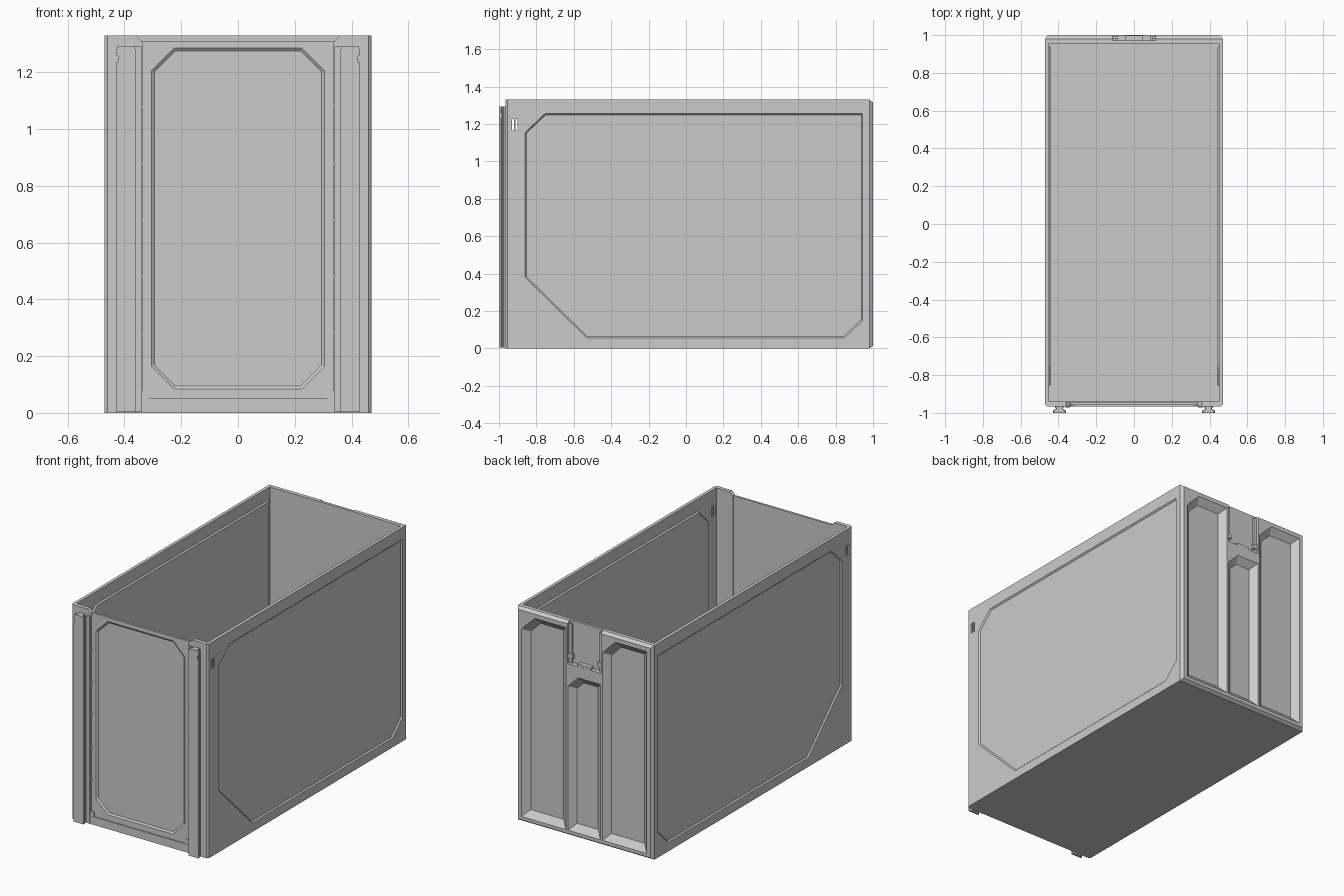
import bpy, bmesh
from mathutils import Vector

if "Cube" in bpy.data.objects:
    bpy.data.objects.remove(bpy.data.objects["Cube"])

MAP = {'xz': lambda a, b, d: (a, d, b),
       'yz': lambda a, b, d: (d, a, b),
       'xy': lambda a, b, d: (a, b, d)}


def rect(a0, a1, b0, b1):
    return [(a0, b0), (a1, b0), (a1, b1), (a0, b1)]


def inset(poly, t):
    """Mitred inward offset of a convex polygon."""
    n = len(poly)
    p = [Vector(q) for q in poly]
    area = sum(p[i].cross(p[(i + 1) % n]) for i in range(n))
    s = 1 if area > 0 else -1
    out = []
    for i in range(n):
        e0 = (p[i] - p[i - 1]).normalized()
        e1 = (p[(i + 1) % n] - p[i]).normalized()
        n0, n1 = Vector((-e0.y, e0.x)) * s, Vector((-e1.y, e1.x)) * s
        out.append(tuple(p[i] + (n0 + n1) * (t / (1 + n0.dot(n1)))))
    return out


def loft(name, plane, sections):
    """Solid through (outline, depth) sections with flat end caps."""
    bm = bmesh.new()
    loops = [[bm.verts.new(MAP[plane](a, b, d)) for a, b in poly]
             for poly, d in sections]
    n = len(loops[0])
    for l0, l1 in zip(loops, loops[1:]):
        for i in range(n):
            j = (i + 1) % n
            bm.faces.new((l0[i], l0[j], l1[j], l1[i]))
    bm.faces.new(loops[0])
    bm.faces.new(loops[-1])
    bmesh.ops.recalc_face_normals(bm, faces=bm.faces)
    me = bpy.data.meshes.new(name)
    bm.to_mesh(me)
    bm.free()
    ob = bpy.data.objects.new(name, me)
    bpy.context.collection.objects.link(ob)
    return ob


def box(name, x0, x1, y0, y1, z0, z1):
    return loft(name, 'xy', [(rect(x0, x1, y0, y1), z0), (rect(x0, x1, y0, y1), z1)])


def boolean(ob, tool, op='DIFFERENCE'):
    m = ob.modifiers.new(op, 'BOOLEAN')
    m.operation, m.solver, m.object = op, 'EXACT', tool
    bpy.context.view_layer.objects.active = ob
    bpy.ops.object.modifier_apply(modifier=m.name)
    bpy.data.objects.remove(tool)


# Open-topped bin with chamfered front and back edges
W, H = 0.47, 1.33
outer = rect(-W, W, 0, H)
bin_ = loft("bin_body", 'xz', [(rect(-W + .01, W - .01, 0, H), -.965), (outer, -.955),
                               (outer, .98), (inset(outer, .014), 1.0)])
boolean(bin_, box("cavity", -.45, .45, -.94, .955, .02, 1.5))

# Front opening with flared top corners
opening = [(-.335, .05), (.335, .05), (.335, 1.305), (.37, 1.34), (-.37, 1.34), (-.335, 1.305)]
boolean(bin_, loft("opening", 'xz', [(opening, -1.0), (opening, -.93)]))

# Side panels: shallow recess outside, matching raised field inside, slot near the front
side = [(-.86, 1.155), (-.86, .38), (-.53, .055), (.845, .055),
        (.945, .15), (.945, 1.255), (-.755, 1.255)]
slot = rect(-.93, -.9, 1.165, 1.228)
for s in (-1, 1):
    boolean(bin_, loft("recess", 'yz', [(side, s * .5), (side, s * W),
                                        (inset(side, .008), s * (W - .008))]))
    boolean(bin_, loft("slot", 'yz', [(slot, s * .5), (slot, s * .43)]))
    loft("inner_side_panel", 'yz', [(side, s * .453), (side, s * .45),
                                    (inset(side, .008), s * .442)])
    box("slot_bar", s * .452, s * .468, -.919, -.911, 1.16, 1.23)


# Back channels: sloped sides, one clipped top corner each
def channel(x0, x1, z0, z1, c=.09):
    poly = [(x0, z0), (x1, z0), (x1, z1 - c), (x1 - c, z1), (x0, z1)]
    boolean(bin_, loft("channel", 'xz', [(poly, 1.1), (poly, 1.0), (inset(poly, .04), .965)]))


channel(.125, .43, .035, 1.29)
channel(-.43, -.125, .035, 1.29)
channel(-.112, .112, .035, 1.0, .07)

# Latch pocket open at the top of the back wall
boolean(bin_, box("pocket", -.115, .115, .972, 1.1, 1.07, 1.4))
box("latch_tab", -.045, .045, .97, .999, 1.055, 1.085)
for s in (-1, 1):
    box("latch_guide", s * .095, s * .116, .968, .985, 1.06, 1.315)
    box("latch_catch", s * .085, s * .116, .968, .992, 1.10, 1.13)

# Front window panel with octagonal recess
front = loft("front_panel", 'xz', [(rect(-.337, .337, .048, 1.31), -.958),
                                   (rect(-.337, .337, .048, 1.31), -.944)])
x, z0, z1, c = .305, .085, 1.285, .08
octo = [(-x + c, z0), (x - c, z0), (x, z0 + c), (x, z1 - c),
        (x - c, z1), (-x + c, z1), (-x, z1 - c), (-x, z0 + c)]
boolean(front, loft("recess", 'xz', [(octo, -1.0), (octo, -.958), (inset(octo, .01), -.95)]))

# Panel retaining tabs and lower corner clips
for s in (-1, 1):
    for z in (.28, .48, .68, .88, 1.08):
        box("panel_tab", s * .33, s * .34, -.963, -.95, z - .004, z + .004)
    box("corner_clip", s * .315, s * .338, -.963, -.95, .048, .078)

# Front T-shaped slide rails
for s in (-1, 1):
    half = [(.022, -.96), (.022, -.972), (.017, -.978), (.035, -.99), (.035, -1.0)]
    prof = half + [(-a, b) for a, b in reversed(half)]
    prof = [(s * .395 + a, b) for a, b in prof]
    rail = loft("front_rail", 'xy', [(prof, .004), (prof, 1.275),
                                     ([(s * .395 + (a - s * .395) * .85, b)
                                       for a, b in prof], 1.293)])
    boolean(rail, box("nick", s * .422, s * .45, -1.1, -.95, 1.235, 1.26))
    box("rail_stop", s * .34, s * .364, -.972, -.955, .004, 1.29)
